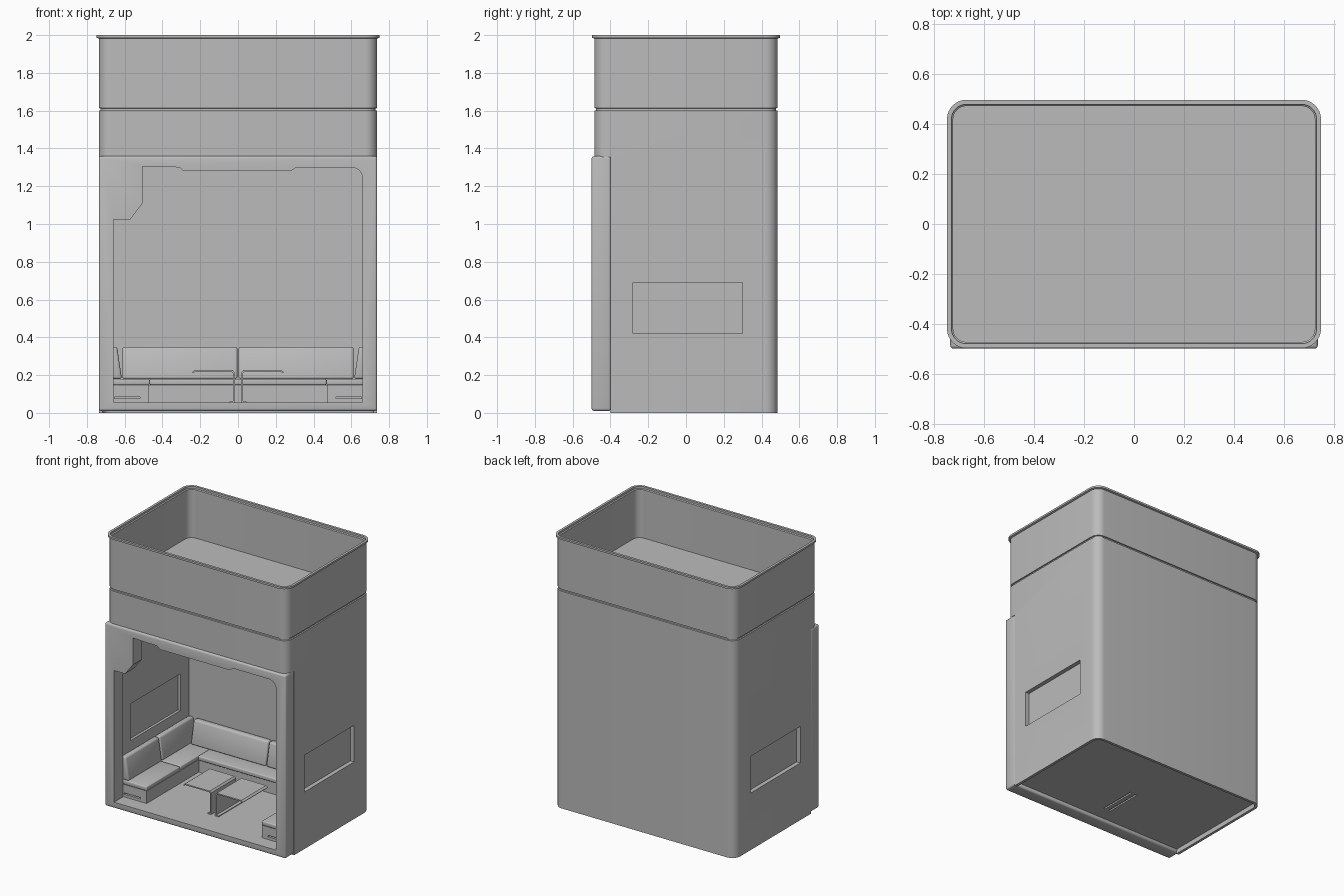
import bpy, bmesh, math
from mathutils import Vector

if "Cube" in bpy.data.objects:
    bpy.data.objects.remove(bpy.data.objects["Cube"])

grey = bpy.data.materials.new("plain_grey")
grey.use_nodes = True
grey.diffuse_color = (0.5, 0.5, 0.5, 1)
grey.node_tree.nodes["Principled BSDF"].inputs["Base Color"].default_value = (0.5, 0.5, 0.5, 1)


def finish(name, bm):
    bmesh.ops.recalc_face_normals(bm, faces=bm.faces)
    mesh = bpy.data.meshes.new(name)
    bm.to_mesh(mesh)
    bm.free()
    mesh.materials.append(grey)
    ob = bpy.data.objects.new(name, mesh)
    bpy.context.collection.objects.link(ob)
    return ob


def activate(ob):
    bpy.ops.object.select_all(action="DESELECT")
    ob.select_set(True)
    bpy.context.view_layer.objects.active = ob


def smooth(ob):
    activate(ob)
    bpy.ops.object.shade_smooth_by_angle(angle=math.radians(35))


def bevel(ob, width, segments=3):
    activate(ob)
    mod = ob.modifiers.new("soft_edges", "BEVEL")
    mod.width, mod.segments = width, segments
    bpy.ops.object.modifier_apply(modifier=mod.name)
    smooth(ob)
    return ob


def box(name, x, y, z):
    bm = bmesh.new()
    bmesh.ops.create_cube(bm, size=1)
    for v in bm.verts:
        v.co = [a + (c + 0.5) * (b - a) for c, (a, b) in zip(v.co, (x, y, z))]
    return finish(name, bm)


def prism(name, profile, axis, start, end):
    """Extrude a 2D profile along an axis: 'x' takes (y, z), 'y' takes (x, z)."""
    bm = bmesh.new()
    place = (lambda a, b: (start, a, b)) if axis == "x" else (lambda a, b: (a, start, b))
    face = bm.faces.new([bm.verts.new(place(a, b)) for a, b in profile])
    out = bmesh.ops.extrude_face_region(bm, geom=[face])
    move = Vector((end - start, 0, 0) if axis == "x" else (0, end - start, 0))
    bmesh.ops.translate(bm, vec=move, verts=[g for g in out["geom"] if isinstance(g, bmesh.types.BMVert)])
    return finish(name, bm)


def cut(ob, cutter):
    activate(ob)
    mod = ob.modifiers.new("cut", "BOOLEAN")
    mod.operation, mod.solver, mod.object = "DIFFERENCE", "EXACT", cutter
    bpy.ops.object.modifier_apply(modifier=mod.name)
    bpy.data.objects.remove(cutter)


def rounded_ring(hx, hy, r, z, steps=8):
    ring = []
    for q, (sx, sy) in enumerate(((1, 1), (-1, 1), (-1, -1), (1, -1))):
        for i in range(steps + 1):
            a = math.pi / 2 * (q + i / steps)
            ring.append((sx * (hx - r) + r * math.cos(a), sy * (hy - r) + r * math.sin(a), z))
    return ring


# Housing: recessed underside, outer wall with groove, top rim and open tray
HX, HY, R = 0.737, 0.485, 0.065
sections = [(-0.02, 0.035), (-0.02, 0), (0, 0), (0, 1.6), (-0.008, 1.602), (-0.008, 1.612),
            (0, 1.614), (0, 1.982), (0.013, 1.986), (0.013, 2), (-0.005, 2), (-0.005, 1.985),
            (-0.012, 1.98), (-0.012, 1.625)]
bm = bmesh.new()
rings = [[bm.verts.new(p) for p in rounded_ring(HX + d, HY + d, R + d, z)] for d, z in sections]
for lower, upper in zip(rings, rings[1:]):
    for i in range(len(lower)):
        j = (i + 1) % len(lower)
        bm.faces.new((lower[i], lower[j], upper[j], upper[i]))
bm.faces.new(rings[0])
bm.faces.new(rings[-1])
housing = finish("housing", bm)

# Room, front rebate, side window recesses and floor slots
cut(housing, box("cutter", (-1, 1), (-0.6, -0.4), (-0.1, 1.355)))
cut(housing, box("cutter", (-0.68, 0.68), (-0.5, 0.4), (0.055, 1.34)))
for s in (-1, 1):
    for a, b in ((0.706, 0.8), (0.6, 0.699)):
        cut(housing, box("cutter", sorted((s * a, s * b)), (-0.28, 0.3), (0.42, 0.69)))
    cut(housing, box("cutter", sorted((s * 0.016, s * 0.03)), (-0.29, 0), (0, 0.046)))
smooth(housing)

# Front frame with its stepped opening
frame = bevel(box("front_frame", (-HX, HX), (-0.5, -0.397), (0.01, 1.36)), 0.014)
corner = [(0.6 + 0.06 * math.sin(t * math.pi / 12), 1.24 + 0.06 * math.cos(t * math.pi / 12)) for t in range(7)]
opening = [(-0.66, 0.055), (-0.66, 1.025), (-0.57, 1.025), (-0.505, 1.11), (-0.505, 1.305),
           (-0.31, 1.3), (-0.29, 1.28), (0.28, 1.28), (0.31, 1.3)] + corner + [(0.66, 0.055)]
cut(frame, prism("cutter", opening, "y", -0.6, -0.3))
smooth(frame)

# Rear bench
box("rear_bench_base", (-0.68, 0.68), (0.215, 0.4), (0.055, 0.147))
bevel(box("rear_seat", (-0.468, 0.468), (0.2, 0.4), (0.147, 0.18)), 0.008)
for s, side in ((-1, "right"), (1, "left")):
    # Rear backrest half
    rear = [(0.32, 0.18), (0.4, 0.18), (0.4, 0.35), (0.355, 0.35)]
    x0, x1 = sorted((s * 0.003, s * 0.612))
    bevel(prism(side + "_rear_backrest", rear, "x", x0, x1), 0.012)

    # Side bench with a handle slot in its front end
    base = box(side + "_bench_base", sorted((s * 0.47, s * 0.68)), (-0.392, 0.4), (0.055, 0.147))
    cut(base, box("cutter", sorted((s * 0.52, s * 0.655)), (-0.5, -0.375), (0.075, 0.085)))
    for part, y0, y1 in (("front", -0.395, -0.003), ("back", 0.003, 0.4)):
        bevel(box(f"{side}_{part}_seat", sorted((s * 0.468, s * 0.68)), (y0, y1), (0.147, 0.18)), 0.008)
        rest = [(s * x, z) for x, z in ((0.615, 0.18), (0.68, 0.18), (0.68, 0.35), (0.64, 0.35))]
        bevel(prism(f"{side}_{part}_backrest", rest, "y", y0, y1), 0.012)

    # Folded sheet table: foot, upright and top
    sheet = [(0.045, 0.055), (0.045, 0.061), (0.026, 0.064), (0.026, 0.21), (0.034, 0.217), (0.225, 0.217),
             (0.24, 0.21), (0.243, 0.216), (0.23, 0.226), (0.028, 0.226), (0.017, 0.214), (0.017, 0.055)]
    smooth(prism(side + "_table", [(s * x, z) for x, z in sheet], "y", -0.29, 0))
